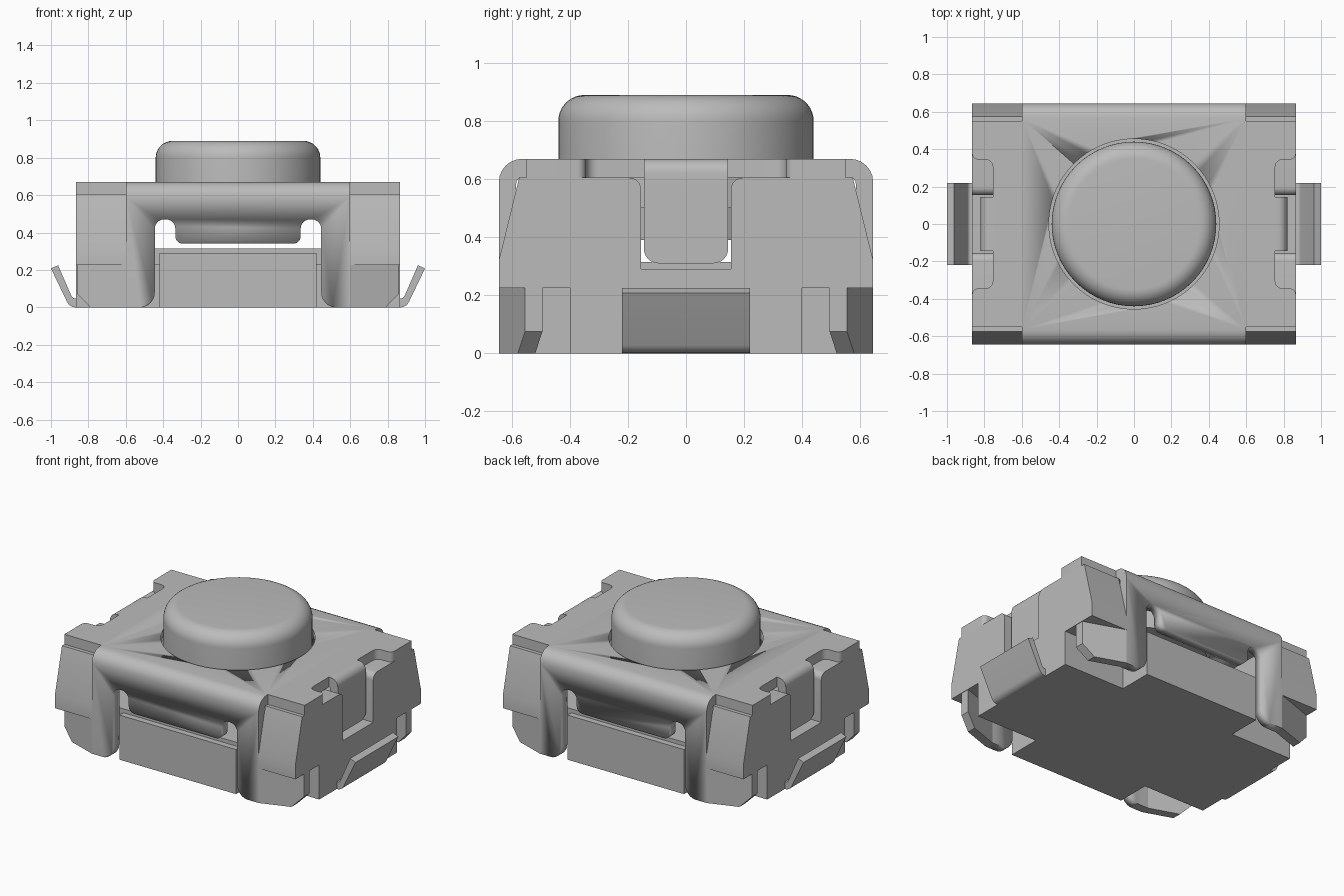
import bpy, bmesh, math
from mathutils import Vector

if "Cube" in bpy.data.objects:
    bpy.data.objects.remove(bpy.data.objects["Cube"], do_unlink=True)

grey = bpy.data.materials.new("plain grey")
grey.use_nodes = True
COLOUR = (0.5, 0.5, 0.5, 1)
grey.diffuse_color = COLOUR
grey.node_tree.nodes["Principled BSDF"].inputs["Base Color"].default_value = COLOUR


def rounded(points, steps=6):
    """Outline from (a, b) or (a, b, radius) points, with rounded corners."""
    out, n = [], len(points)
    for i, p in enumerate(points):
        c = Vector(p[:2])
        if len(p) < 3:
            out.append(c)
            continue
        u = (Vector(points[i - 1][:2]) - c).normalized()
        v = (Vector(points[(i + 1) % n][:2]) - c).normalized()
        half = u.angle(v) / 2
        mid = c + (u + v).normalized() * p[2] / math.sin(half)
        reach = p[2] / math.tan(half)
        a, b = c + u * reach - mid, c + v * reach - mid
        for k in range(steps + 1):
            t = k / steps
            ang = a.angle(b)
            out.append(mid + (a * math.sin((1 - t) * ang) + b * math.sin(t * ang)) / math.sin(ang))
    return out


def finish(name, bm):
    bmesh.ops.recalc_face_normals(bm, faces=bm.faces)
    mesh = bpy.data.meshes.new(name)
    bm.to_mesh(mesh)
    bm.free()
    mesh.materials.append(grey)
    ob = bpy.data.objects.new(name, mesh)
    bpy.context.collection.objects.link(ob)
    bpy.ops.object.select_all(action='DESELECT')
    ob.select_set(True)
    bpy.context.view_layer.objects.active = ob
    bpy.ops.object.shade_smooth_by_angle(angle=math.radians(30))
    return ob


def prism(name, points, axis, lo, hi, flip=(1, 1), warp=None):
    """Extrude a rounded outline along an axis; flip mirrors it in x and y."""
    bm = bmesh.new()
    place = {'x': lambda a, b, d: (d, a, b),
             'y': lambda a, b, d: (a, d, b),
             'z': lambda a, b, d: (a, b, d)}[axis]
    outline = rounded(points)
    rings = [[bm.verts.new(place(p.x, p.y, d)) for p in outline] for d in (lo, hi)]
    bm.faces.new(rings[0])
    bm.faces.new(rings[1][::-1])
    n = len(outline)
    for i in range(n):
        j = (i + 1) % n
        bm.faces.new((rings[0][i], rings[0][j], rings[1][j], rings[1][i]))
    for v in bm.verts:
        if warp:
            warp(v.co)
        v.co.x *= flip[0]
        v.co.y *= flip[1]
    return finish(name, bm)


def lathe(name, profile, segments=64):
    bm = bmesh.new()
    rings = [[bm.verts.new((r * math.cos(math.tau * k / segments),
                            r * math.sin(math.tau * k / segments), z))
              for k in range(segments)] for r, z in profile]
    for lower, upper in zip(rings, rings[1:]):
        for k in range(segments):
            m = (k + 1) % segments
            bm.faces.new((lower[k], lower[m], upper[m], upper[k]))
    bm.faces.new(rings[0])
    bm.faces.new(rings[-1])
    return finish(name, bm)


def cut(target, cutter):
    mod = target.modifiers.new("cut", 'BOOLEAN')
    mod.operation, mod.solver, mod.object = 'DIFFERENCE', 'EXACT', cutter
    bpy.ops.object.select_all(action='DESELECT')
    target.select_set(True)
    bpy.context.view_layer.objects.active = target
    bpy.ops.object.modifier_apply(modifier=mod.name)
    bpy.data.objects.remove(cutter, do_unlink=True)


def mirrored(points):
    """Complete a half outline by mirroring it across a = 0."""
    return points + [(-p[0], *p[1:]) for p in reversed(points)]


# Round push button with a soft top edge, and its stem
edge = [(0.35 + 0.09 * math.cos(t), 0.80 + 0.09 * math.sin(t))
        for t in (math.radians(a) for a in range(0, 91, 10))]
lathe("button", [(0.44, 0.5)] + edge)
lathe("button_stem", [(0.28, 0.39), (0.28, 0.51)])

# Bent sheet cover: arch over the body, with windows and a button hole
cover = prism("cover", mirrored([(0.585, 0.605, 0.02), (0.585, 0), (0.645, 0),
                                 (0.645, 0.67, 0.08)]), 'x', -0.6, 0.6)
cut(cover, prism("window_cutter", mirrored([
    (0.335, 0.34, 0.04), (0.335, 0.47, 0.05), (0.445, 0.47, 0.05),
    (0.445, -0.001, 0.08), (0.54, -0.001), (0.54, -0.1)]), 'y', -0.8, 0.8))
cut(cover, lathe("hole_cutter", [(0.455, 0.55), (0.455, 0.75)]))

# Body: lower block with corner notches, and inner floor
prism("body_base", [(-0.865, -0.4), (0.865, -0.4), (0.865, 0.4), (-0.865, 0.4)], 'z', 0, 0.29)
prism("body_panel", [(-0.42, -0.62), (0.42, -0.62), (0.42, 0.62), (-0.42, 0.62)], 'z', 0, 0.29)
prism("body_floor", [(-0.61, -0.58), (0.61, -0.58), (0.61, 0.58), (-0.61, 0.58)], 'z', 0.225, 0.315)

for s, side in ((1, "left"), (-1, "right")):
    flip = (s, 1)
    # Slotted end wall with sloping corners
    prism("body_end_" + side, mirrored([
        (0.155, 0.29), (0.155, 0.605, 0.04), (0.575, 0.605), (0.645, 0.32),
        (0.645, 0.225)]), 'x', 0.6, 0.865, flip)
    # Cover end with a notch
    prism("cover_end_" + side, [
        (0.6, -0.55), (0.865, -0.55), (0.865, -0.345, 0.03), (0.755, -0.345, 0.04),
        (0.755, 0.345, 0.04), (0.865, 0.345, 0.03), (0.865, 0.55), (0.6, 0.55)],
        'z', 0.605, 0.67, flip)
    # Tab bent down into the slot
    prism("tab_bend_" + side, [(0.75, 0.67), (0.82, 0.67, 0.05), (0.82, 0.58),
                               (0.765, 0.58), (0.765, 0.605), (0.75, 0.605)],
          'y', -0.145, 0.145, flip)
    prism("tab_" + side, mirrored([(0.145, 0.58), (0.145, 0.31, 0.05)]), 'x', 0.765, 0.82, flip)
    # Flared solder terminal
    prism("terminal_" + side, [(0.8, 0), (0.9, 0, 0.05), (1.0, 0.208), (0.962, 0.225),
                               (0.885, 0.048, 0.02), (0.8, 0.048)], 'y', -0.22, 0.22, flip)

    # Cover feet, bent inwards around the corners
    def bend(co):
        co.y += max(0, co.x - 0.6) * 0.345

    for t, end in ((1, "front"), (-1, "back")):
        prism(f"foot_{end}_{side}", [(0.6, 0), (0.79, 0), (0.862, 0.075), (0.862, 0.225),
                                     (0.6, 0.225)], 'y', -0.645, -0.585, (s, t), bend)
